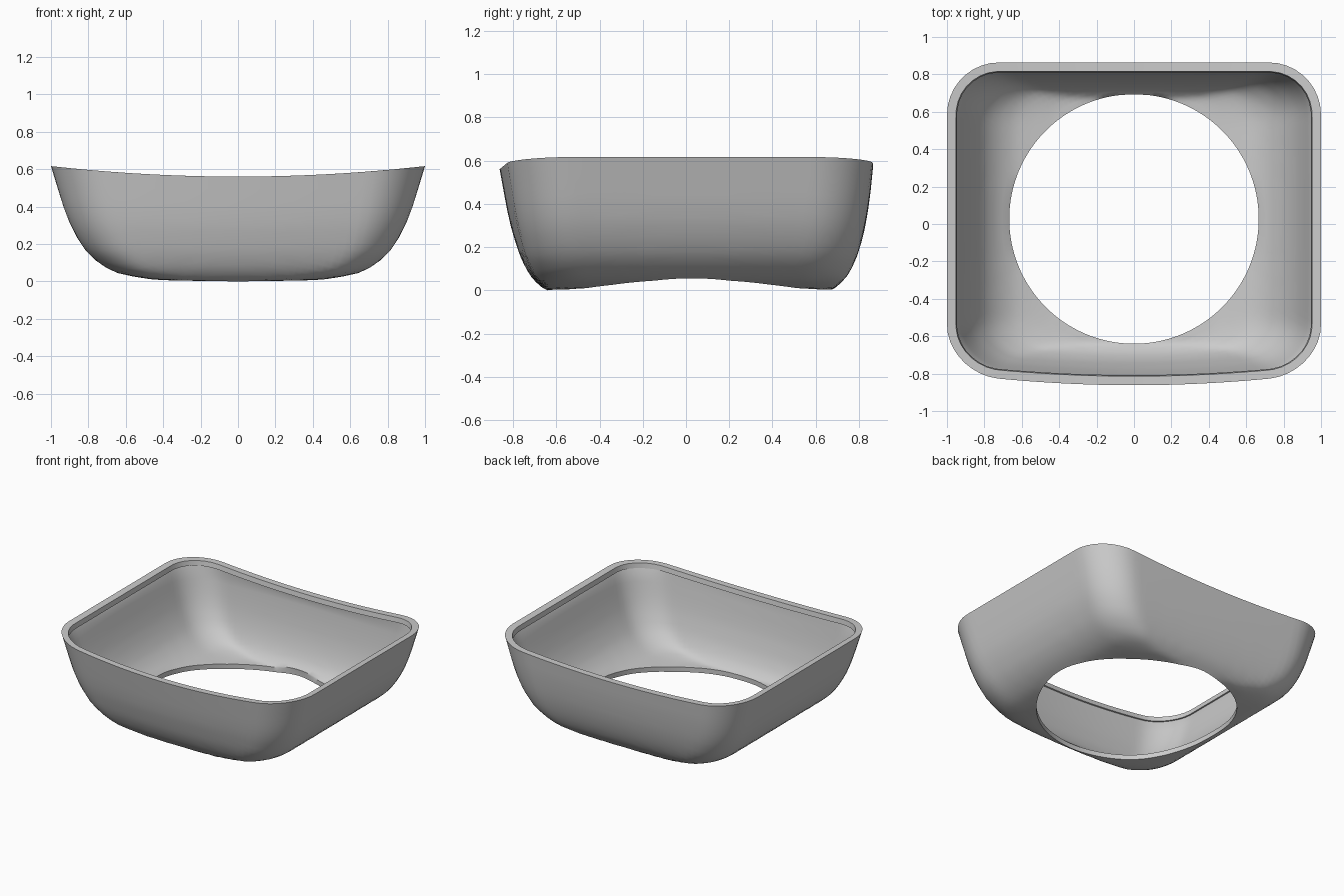
import bpy, bmesh, math
from mathutils import Vector

if "Cube" in bpy.data.objects:
    bpy.data.objects.remove(bpy.data.objects["Cube"])

N, M = 160, 20            # segments around, rows from hole to rim
CY, HOLE = 0.027, 0.667   # hole centre and radius
WALL = 0.035

# horizontal slices: height, half width, front depth, back depth, corner radius
SLICES = [
    (0.000, 0.20, 0.640, 0.660, 0.18),
    (0.004, 0.36, 0.650, 0.675, 0.18),
    (0.010, 0.46, 0.662, 0.688, 0.18),
    (0.025, 0.56, 0.680, 0.706, 0.19),
    (0.043, 0.645, 0.700, 0.725, 0.20),
    (0.070, 0.705, 0.722, 0.748, 0.21),
    (0.105, 0.760, 0.742, 0.768, 0.22),
    (0.155, 0.815, 0.766, 0.790, 0.23),
    (0.220, 0.862, 0.788, 0.811, 0.24),
    (0.290, 0.901, 0.809, 0.828, 0.25),
    (0.370, 0.934, 0.827, 0.842, 0.26),
    (0.450, 0.962, 0.842, 0.853, 0.27),
    (0.560, 1.000, 0.862, 0.864, 0.28),
]


def distance(x, y, a, yf, yb, r):
    """Signed distance to a rounded rectangle whose front edge is bowed."""
    if y < 0:
        y -= 0.07 * x * x * min(1, -y / yf)
    mid, b = (yb - yf) / 2, (yb + yf) / 2
    qx, qy = abs(x) - a + r, abs(y - mid) - b + r
    return math.hypot(max(qx, 0), max(qy, 0)) + min(max(qx, qy), 0) - r


def reach(ang, sl, inset=0.0):
    """Radius where a ray from the hole centre meets the slice outline."""
    lo, hi = 0.0, 2.0
    for _ in range(26):
        t = (lo + hi) / 2
        if distance(t * math.cos(ang), CY + t * math.sin(ang), *sl[1:]) < -inset:
            lo = t
        else:
            hi = t
    return lo


def point(ang, r, z):
    x = r * math.cos(ang)
    return Vector((x, CY + r * math.sin(ang), z * (1 + 0.1 * x * x)))


def profile(ang):
    """Evenly spaced outer section from the hole edge to the rim."""
    pts = [(0.0, 0.0)] + [(reach(ang, s), s[0]) for s in SLICES]
    line = []
    for (r0, z0), (r1, z1) in zip(pts, pts[1:]):
        if r1 <= HOLE:
            continue
        if not line:
            f = max(0, (HOLE - r0) / (r1 - r0))
            line.append(Vector((HOLE, z0 + f * (z1 - z0))))
        line.append(Vector((r1, z1)))
    cum = [0.0]
    for p, q in zip(line, line[1:]):
        cum.append(cum[-1] + (q - p).length)
    out, k = [], 0
    for j in range(M):
        d = cum[-1] * j / (M - 1)
        while k < len(line) - 2 and cum[k + 1] < d:
            k += 1
        f = (d - cum[k]) / max(cum[k + 1] - cum[k], 1e-9)
        out.append(line[k].lerp(line[k + 1], min(f, 1)))
    return out


bm = bmesh.new()
angles = [2 * math.pi * i / N for i in range(N)]


def bridge(a, b):
    for i in range(N):
        k = (i + 1) % N
        bm.faces.new((a[i], a[k], b[k], b[i]))


# outer skin
sections = [profile(a) for a in angles]
outer = [[bm.verts.new(point(a, *s[j])) for a, s in zip(angles, sections)]
         for j in range(M)]
for a, b in zip(outer, outer[1:]):
    bridge(b, a)
bmesh.ops.recalc_face_normals(bm, faces=bm.faces[:])
bm.normal_update()
sign = 1 if outer[-4][0].normal.x > 0 else -1

# inner skin, offset by the wall thickness
inner = [[bm.verts.new(v.co + Vector((0, 0, WALL))) for v in outer[0]]]
for row in outer[1:-2]:
    inner.append([bm.verts.new(v.co - sign * v.normal * WALL) for v in row])

# rim lip with a small step beneath it
top = SLICES[-1]


def lip(inset, drop):
    return [bm.verts.new(point(a, reach(a, top, inset), top[0]) - Vector((0, 0, drop)))
            for a in angles]


rings = [outer[-1], lip(0.048, 0.0), lip(0.054, 0.035), lip(0.044, 0.037)]
rings += inner[::-1] + [outer[0]]
for a, b in zip(rings, rings[1:]):
    bridge(a, b)
bmesh.ops.recalc_face_normals(bm, faces=bm.faces[:])

mesh = bpy.data.meshes.new("square_shell")
bm.to_mesh(mesh)
bm.free()
shell = bpy.data.objects.new("square_shell", mesh)
bpy.context.collection.objects.link(shell)
bpy.context.view_layer.objects.active = shell
shell.select_set(True)
bpy.ops.object.shade_smooth_by_angle(angle=math.radians(35))
